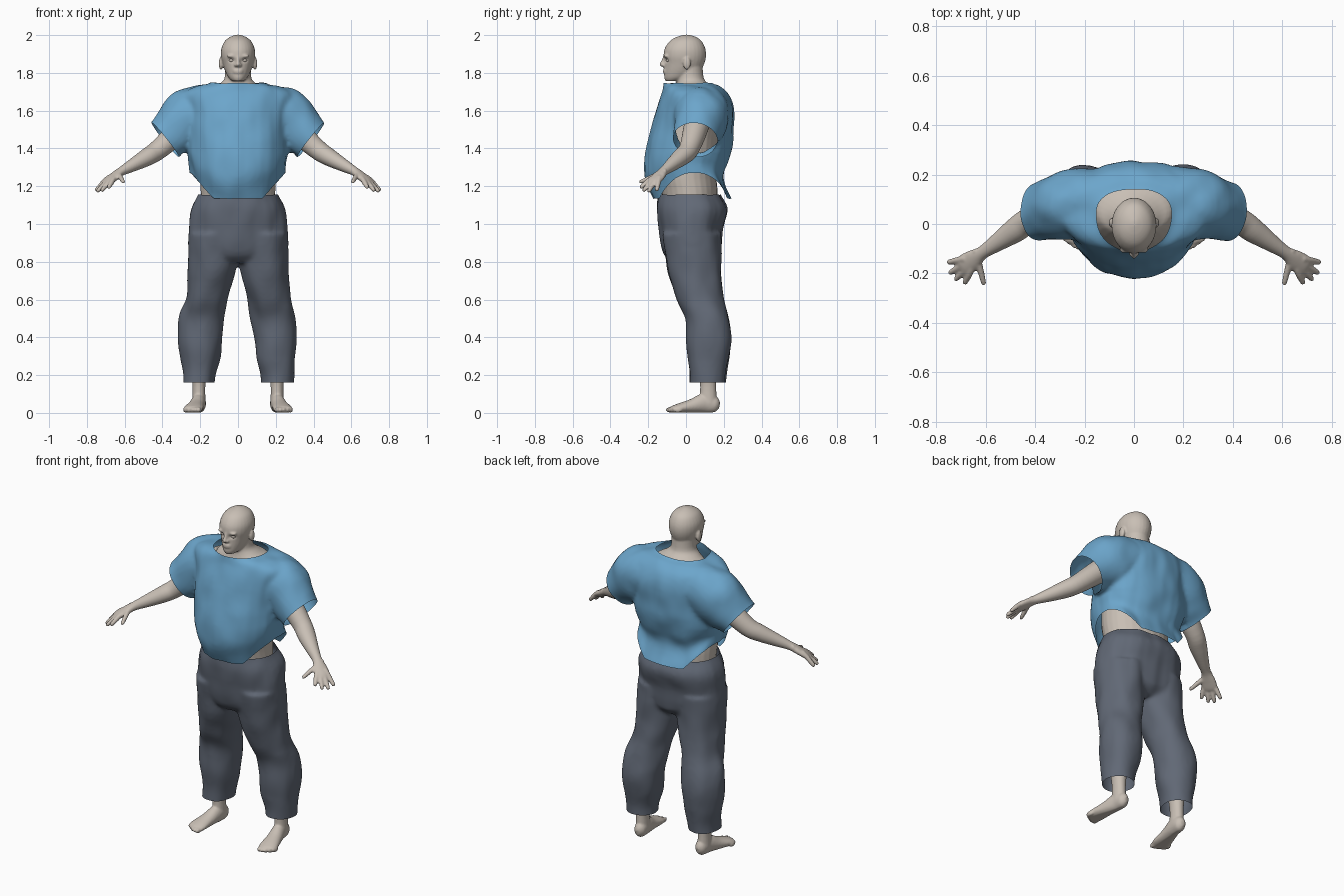
import bpy, bmesh, math
from mathutils import Vector, noise

SEG = 28


def spline(rows, steps=4):
    # Catmull-Rom interpolation of rows of numbers
    out = []
    for i in range(len(rows) - 1):
        p = [rows[max(i - 1, 0)], rows[i], rows[i + 1], rows[min(i + 2, len(rows) - 1)]]
        for k in range(steps):
            t = k / steps
            out.append([0.5 * (2 * b + (c - a) * t + (2 * a - 5 * b + 4 * c - d) * t * t
                               + (3 * b - a - 3 * c + d) * t ** 3) for a, b, c, d in zip(*p)])
    return out + [list(rows[-1])]


def skin_rings(bm, rings):
    vs = [[bm.verts.new(c) for c in r] for r in rings]
    for a, b in zip(vs, vs[1:]):
        for i in range(SEG):
            j = (i + 1) % SEG
            bm.faces.new((a[i], a[j], b[j], b[i]))
    bm.faces.new(vs[0])
    bm.faces.new(vs[-1])


def stack(bm, rows, s=1, cy=None, power=2.0):
    # horizontal rings: x centre, z, half width, front y, back y
    rings = []
    for x, z, rx, yf, yb in spline(rows):
        c = (yf + yb) / 2 if cy is None else cy
        ring = []
        for i in range(SEG):
            a = 2 * math.pi * i / SEG
            ca, sa = math.cos(a), math.sin(a)
            e = 2 / power if sa > 0 else 1
            px = math.copysign(abs(ca) ** e, ca) * rx
            py = sa ** e * (yb - c) if sa > 0 else sa * (c - yf)
            ring.append((s * (x + px), c + py, z))
        rings.append(ring)
    skin_rings(bm, rings)


def tube(bm, rows, s=1):
    # rings across a path: x, y, z, half width, half height
    rows = spline(rows)
    rings = []
    for i, (x, y, z, rw, rh) in enumerate(rows):
        t = Vector(rows[min(i + 1, len(rows) - 1)][:3]) - Vector(rows[max(i - 1, 0)][:3])
        side = t.cross(Vector((0, 0, 1))).normalized()
        up = side.cross(t).normalized()
        ring = []
        for k in range(SEG):
            a = 2 * math.pi * k / SEG
            p = Vector((x, y, z)) + side * rw * math.cos(a) + up * rh * math.sin(a)
            ring.append((s * p.x, p.y, p.z))
        rings.append(ring)
    skin_rings(bm, rings)


def ball(bm, c, r):
    res = bmesh.ops.create_uvsphere(bm, u_segments=16, v_segments=10, radius=1)
    for v in res["verts"]:
        v.co = Vector([c[i] + v.co[i] * r[i] for i in range(3)])


def fuse(bm, voxel, smooth):
    # union all shells by voxel remesh, relax, return a new bmesh
    bmesh.ops.recalc_face_normals(bm, faces=bm.faces[:])
    me = bpy.data.meshes.new("raw")
    bm.to_mesh(me)
    bm.free()
    ob = bpy.data.objects.new("raw", me)
    bpy.context.collection.objects.link(ob)
    m = ob.modifiers.new("fuse", 'REMESH')
    m.mode, m.voxel_size = 'VOXEL', voxel
    m = ob.modifiers.new("relax", 'SMOOTH')
    m.factor, m.iterations = 0.5, smooth
    dg = bpy.context.evaluated_depsgraph_get()
    dg.update()
    out = bmesh.new()
    out.from_mesh(bpy.data.meshes.new_from_object(ob.evaluated_get(dg)))
    bpy.data.objects.remove(ob)
    return out


def cut(bm, co, no, keep=lambda c: True):
    geom = [v for v in bm.verts if keep(v.co)]
    geom += [e for e in bm.edges if all(keep(v.co) for v in e.verts)]
    geom += [f for f in bm.faces if all(keep(v.co) for v in f.verts)]
    bmesh.ops.bisect_plane(bm, geom=geom, dist=1e-6, plane_co=co, plane_no=no, clear_outer=True)


def wrinkle(bm, amount):
    bm.normal_update()
    for v in bm.verts:
        v.co += v.normal * amount * noise.noise(Vector((v.co.x * 11, v.co.y * 11, v.co.z * 7)))


def finish(bm, name, color):
    me = bpy.data.meshes.new(name)
    bm.to_mesh(me)
    bm.free()
    me.polygons.foreach_set("use_smooth", [True] * len(me.polygons))
    mat = bpy.data.materials.new(name + "_color")
    mat.diffuse_color = (*color, 1)
    me.materials.append(mat)
    bpy.context.collection.objects.link(bpy.data.objects.new(name, me))


# body: torso, neck and head
bm = bmesh.new()
stack(bm, [(0, .95, .19, -.1, .15), (0, 1.15, .197, -.125, .167), (0, 1.27, .2, -.15, .16),
           (0, 1.45, .2, -.14, .17), (0, 1.6, .2, -.1, .19), (0, 1.7, .16, -.06, .17),
           (0, 1.737, .105, -.05, .125), (0, 1.77, .072, -.05, .095), (0, 1.84, .068, -.05, .088)])
stack(bm, [(0, 1.757, .03, -.108, -.03), (0, 1.775, .05, -.115, .03), (0, 1.81, .068, -.116, .075),
           (0, 1.85, .081, -.115, .097), (0, 1.89, .09, -.119, .106), (0, 1.93, .088, -.112, .102),
           (0, 1.968, .07, -.086, .083), (0, 1.99, .042, -.05, .053), (0, 2.002, .01, -.008, .015)])
# nose and lips
tube(bm, [(0, -.11, 1.89, .009, .01), (0, -.119, 1.865, .009, .011), (0, -.124, 1.845, .013, .014),
          (0, -.114, 1.836, .01, .006)])
ball(bm, (0, -.127, 1.845), (.012, .014, .011))
for z in (1.803, 1.814):
    ball(bm, (0, -.113, z), (.025, .009, .006))
for s in (1, -1):
    # ears, brow, nostrils
    ball(bm, (s * .09, .005, 1.85), (.012, .02, .034))
    ball(bm, (s * .035, -.106, 1.889), (.026, .012, .008))
    ball(bm, (s * .012, -.118, 1.841), (.009, .012, .008))
    # arms and palms
    tube(bm, [(.15, .08, 1.62, .07, .08), (.3, .05, 1.5, .065, .065), (.42, .015, 1.395, .053, .053),
              (.48, -.025, 1.355, .05, .047), (.56, -.08, 1.31, .035, .034),
              (.615, -.117, 1.28, .027, .024), (.65, -.143, 1.255, .04, .021),
              (.685, -.168, 1.228, .044, .018), (.7, -.178, 1.217, .036, .012)], s)
    # fingers: knuckle then tip
    for k, tip in (((.665, -.2, 1.228), (.685, -.24, 1.192)), ((.685, -.188, 1.222), (.722, -.225, 1.176)),
                   ((.7, -.17, 1.22), (.745, -.198, 1.172)), ((.705, -.145, 1.228), (.752, -.155, 1.178)),
                   ((.63, -.15, 1.262), (.607, -.243, 1.222))):
        k, tip = Vector(k), Vector(tip)
        tube(bm, [(*(k + (tip - k) * f), r, r) for f, r in
                  ((-.5, .011), (0, .0135), (.55, .0125), (.95, .01), (1.05, .005))], s)
    # legs and feet
    stack(bm, [(.11, 1.0, .08, -.06, .13), (.16, .6, .07, .01, .15), (.19, .4, .055, .055, .175),
               (.205, .25, .045, .065, .165), (.207, .14, .034, .075, .16), (.207, .05, .036, .07, .165)], s)
    tube(bm, [(.2, .177, .04, .012, .018), (.203, .155, .044, .032, .042), (.208, .1, .052, .037, .052),
              (.222, .03, .036, .043, .037), (.235, -.04, .024, .052, .025), (.24, -.075, .017, .048, .018)], s)
    for i in range(5):
        ball(bm, (s * (.207 + i * .018), -.083 + i * i * .0025, .016), (.012, .025, .015))
bm = fuse(bm, .006, 2)
for v in bm.verts:
    v.co.z = max(v.co.z, 0.003)
    # eye sockets
    for s in (1, -1):
        d = (v.co - Vector((s * .034, -.11, 1.867)))
        v.co.y += .011 * math.exp(-(d.x / .017) ** 2 - (d.z / .01) ** 2 - (d.y / .03) ** 2)
for s in (1, -1):
    ball(bm, (s * .034, -.092, 1.866), (.014, .013, .009))
finish(bm, "body", (.58, .52, .46))

# trousers
bm = bmesh.new()
stack(bm, [(0, 1.2, .195, -.14, .165), (0, 1.155, .21, -.147, .183), (0, 1.08, .247, -.157, .222),
           (0, .97, .264, -.142, .193), (0, .88, .264, -.127, .187), (0, .83, .22, -.11, .175),
           (0, .795, .14, -.07, .13)], power=2.3)
for s in (1, -1):
    stack(bm, [(.135, .95, .128, -.13, .185), (.134, .8, .13, -.108, .187), (.143, .72, .123, -.09, .19),
               (.164, .61, .112, -.055, .202), (.187, .51, .122, -.01, .225), (.198, .4, .117, .002, .243),
               (.201, .3, .108, .008, .23), (.208, .2, .087, .017, .213), (.21, .1, .083, .022, .21)], s)
bm = fuse(bm, .012, 5)
cut(bm, (0, 0, 1.155), (0, 0, 1))
cut(bm, (0, 0, .16), (0, 0, -1))
wrinkle(bm, .009)
finish(bm, "trousers", (.12, .14, .18))

# shirt: trunk and sleeves
bm = bmesh.new()
stack(bm, [(0, 1.08, .25, -.15, .255), (0, 1.135, .253, -.172, .242), (0, 1.24, .258, -.216, .197),
           (0, 1.33, .265, -.221, .223), (0, 1.42, .27, -.208, .25), (0, 1.5, .27, -.188, .253),
           (0, 1.6, .275, -.161, .253), (0, 1.685, .3, -.126, .225), (0, 1.725, .235, -.118, .185),
           (0, 1.748, .145, -.118, .135), (0, 1.79, .12, -.113, .125)], cy=.04, power=2.3)
for s in (1, -1):
    tube(bm, [(.08, .085, 1.6, .13, .12), (.16, .09, 1.6, .14, .14), (.25, .08, 1.56, .143, .16),
              (.32, .062, 1.503, .128, .138), (.385, .047, 1.445, .118, .117),
              (.44, .04, 1.395, .115, .112)], s)
bm = fuse(bm, .012, 6)
cut(bm, (0, 0, 1.746), (0, 0, 1))
cut(bm, (0, 0, 1.135), (0, 0, -1))
for s in (1, -1):
    cut(bm, (s * .385, .045, 1.445), (s * .78, -.08, -.62), lambda c: c.x * s > .285)
# raise the hem at the sides
for v in bm.verts:
    if v.co.z < 1.38 and abs(v.co.x) < .3:
        t = min(max((abs(v.co.x) - .13) / .12, 0), 1)
        v.co.z += .135 * t * (1 - (v.co.z - 1.135) / .245)
wrinkle(bm, .009)
finish(bm, "shirt", (.15, .38, .6))
